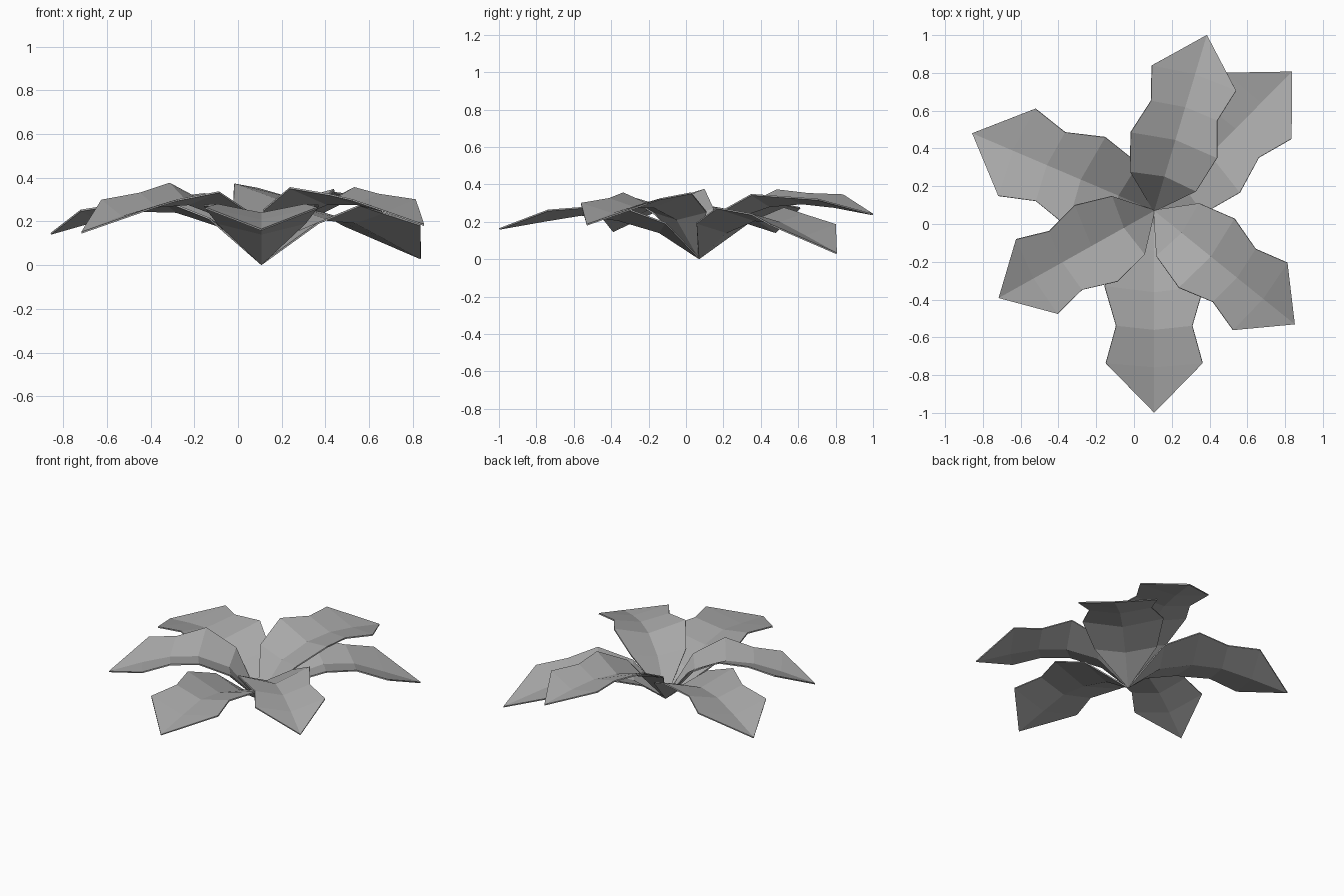
import bpy
from math import atan2, cos, sin, hypot
from mathutils import Vector

cube = bpy.data.objects.get("Cube")
if cube:
    bpy.data.objects.remove(cube, do_unlink=True)

grey = bpy.data.materials.new("leaf_grey")
grey.use_nodes = True
colour = (0.4, 0.4, 0.4, 1)
grey.diffuse_color = colour
grey.node_tree.nodes["Principled BSDF"].inputs["Base Color"].default_value = colour

ROOT = Vector((0.107, 0.07, 0))
# Cross-sections: rib distance, edge distance, half width,
# then rib and edge heights of a low leaf and of a high leaf
SECTIONS = [
    (0.20, 0.17, 0.19, (0.14, 0.19), (0.21, 0.25)),
    (0.405, 0.375, 0.247, (0.205, 0.27), (0.275, 0.35)),
    (0.59, 0.57, 0.19, (0.235, 0.275), (0.27, 0.315)),
    (0.775, 0.755, 0.241, (0.205, 0.262), (0.23, 0.285)),
]
TIP_HEIGHT = 0.165
BEND_START = 0.4


def add_leaf(name, tip_x, tip_y, tip_z, rise, roll=0):
    """Creased leaf from the shared root to a tip; rise 0 is low, 1 is high."""
    dx, dy = tip_x - ROOT.x, tip_y - ROOT.y
    length, angle = hypot(dx, dy), atan2(dy, dx)

    def point(along, side, z):
        u, v = along * length, side * length
        bend = max(0, along - BEND_START) / (1 - BEND_START)
        return ROOT + Vector((u * cos(angle) - v * sin(angle),
                              u * sin(angle) + v * cos(angle),
                              z + (tip_z - TIP_HEIGHT) * bend + roll * side))

    verts = [point(0, 0, 0)]
    for rib, edge, half, low, high in SECTIONS:
        rib_z, edge_z = [a + (b - a) * rise for a, b in zip(low, high)]
        verts += [point(edge, half, edge_z), point(rib, 0, rib_z),
                  point(edge, -half, edge_z)]
    verts.append(point(1, 0, TIP_HEIGHT))
    tip = len(verts) - 1

    # Root triangles, paired quads along the rib, then tip triangles
    faces = [(0, 2, 1), (0, 3, 2)]
    for a in range(1, tip - 3, 3):
        faces += [(a, a + 1, a + 4, a + 3), (a + 1, a + 2, a + 5, a + 4)]
    faces += [(tip - 3, tip - 2, tip), (tip - 2, tip - 1, tip)]

    mesh = bpy.data.meshes.new(name)
    mesh.from_pydata(verts, [], faces)
    mesh.materials.append(grey)
    leaf = bpy.data.objects.new(name, mesh)
    bpy.context.collection.objects.link(leaf)
    thick = leaf.modifiers.new("thickness", "SOLIDIFY")
    thick.thickness = 0.008
    thick.offset = 1


# Lower leaves
add_leaf("front_leaf", 0.107, -0.998, 0.158, 0)
add_leaf("back_left_leaf", 0.835, 0.805, 0.027, 0)
add_leaf("back_right_leaf", -0.855, 0.48, 0.14, 0.5, -0.05)

# Upper leaves overlapping them
add_leaf("front_left_leaf", 0.85, -0.53, 0.18, 1)
add_leaf("back_leaf", 0.385, 1.0, 0.235, 1.05, 0.05)
add_leaf("front_right_leaf", -0.715, -0.39, 0.145, 1, -0.08)
